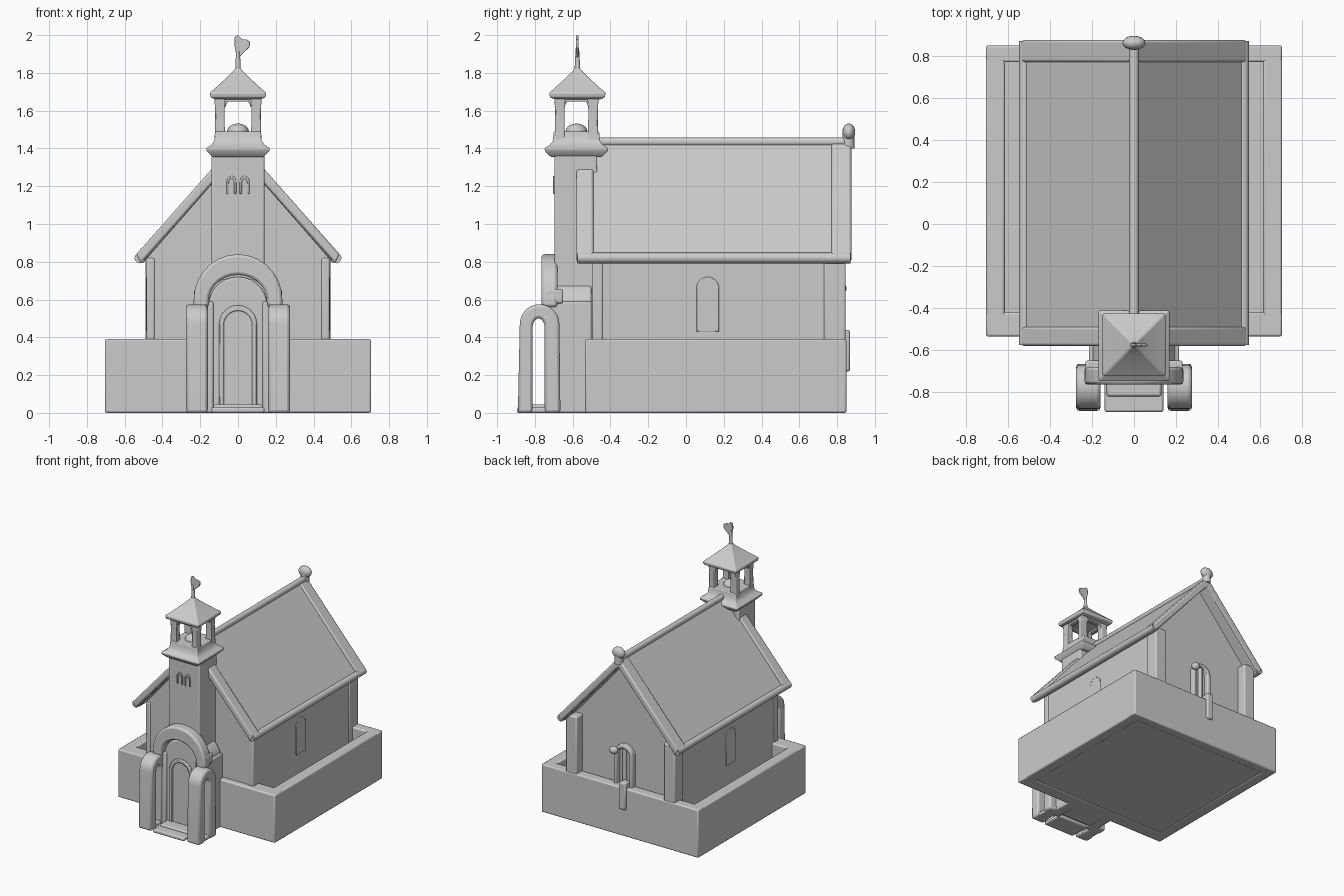
import bpy, bmesh, math
from mathutils import Vector

if "Cube" in bpy.data.objects:
    bpy.data.objects.remove(bpy.data.objects["Cube"])

stone = bpy.data.materials.new("plain_grey")
stone.use_nodes = True
GREY = (0.6, 0.6, 0.6, 1)
stone.diffuse_color = GREY
stone.node_tree.nodes["Principled BSDF"].inputs["Base Color"].default_value = GREY


def finish(name, bm, bevel=0.0):
    bmesh.ops.recalc_face_normals(bm, faces=bm.faces)
    mesh = bpy.data.meshes.new(name)
    bm.to_mesh(mesh)
    bm.free()
    ob = bpy.data.objects.new(name, mesh)
    bpy.context.collection.objects.link(ob)
    mesh.materials.append(stone)
    if bevel:
        mod = ob.modifiers.new("Soft edges", 'BEVEL')
        mod.width, mod.segments = bevel, 2
        mod.limit_method, mod.angle_limit = 'ANGLE', math.radians(35)
    bpy.ops.object.select_all(action='DESELECT')
    ob.select_set(True)
    bpy.context.view_layer.objects.active = ob
    bpy.ops.object.shade_smooth_by_angle(angle=math.radians(40))
    return ob


def prism(name, profile, lo, hi, axis='y', bevel=0.01):
    """Extrude a 2D profile (horizontal, z) along x or y."""
    bm = bmesh.new()
    place = (lambda a, z, d: (a, d, z)) if axis == 'y' else (lambda a, z, d: (d, a, z))
    rings = [[bm.verts.new(place(a, z, d)) for a, z in profile] for d in (lo, hi)]
    bm.faces.new(rings[0])
    bm.faces.new(rings[1][::-1])
    n = len(profile)
    for i in range(n):
        j = (i + 1) % n
        bm.faces.new((rings[0][i], rings[0][j], rings[1][j], rings[1][i]))
    return finish(name, bm, bevel)


def box(name, x0, x1, y0, y1, z0, z1, bevel=0.01):
    return prism(name, [(x0, z0), (x1, z0), (x1, z1), (x0, z1)], y0, y1, 'y', bevel)


def arch(centre, half, z0, spring, rise, n=14):
    """Open arch outline from bottom left, over the top, to bottom right."""
    curve = [(centre - half * math.cos(math.pi * i / n),
              spring + rise * math.sin(math.pi * i / n)) for i in range(n + 1)]
    return [(centre - half, z0)] + curve + [(centre + half, z0)]


def lathe_square(name, rings, cx, cy):
    """Stack of square sections given as (half width, z)."""
    bm = bmesh.new()
    loops = [[bm.verts.new((cx + sx * h, cy + sy * h, z))
              for sx, sy in ((-1, -1), (1, -1), (1, 1), (-1, 1))] for h, z in rings]
    bm.faces.new(loops[0])
    bm.faces.new(loops[-1])
    for a, b in zip(loops, loops[1:]):
        for i in range(4):
            j = (i + 1) % 4
            bm.faces.new((a[i], a[j], b[j], b[i]))
    return finish(name, bm, 0.006)


def rod(name, a, b, r1, r2=None):
    a, b = Vector(a), Vector(b)
    bm = bmesh.new()
    bmesh.ops.create_cone(bm, cap_ends=True, segments=12, radius1=r1,
                          radius2=r1 if r2 is None else r2, depth=(b - a).length)
    turn = Vector((0, 0, 1)).rotation_difference(b - a).to_matrix()
    for v in bm.verts:
        v.co = turn @ v.co + (a + b) / 2
    return finish(name, bm)


def ball(name, centre, size):
    bm = bmesh.new()
    bmesh.ops.create_uvsphere(bm, u_segments=16, v_segments=10, radius=1)
    for v in bm.verts:
        v.co = Vector(centre) + Vector(c * s for c, s in zip(v.co, size))
    return finish(name, bm)


# Base with a sunken walk along each side
box("base_floor", -0.69, 0.69, -0.52, 0.84, 0.005, 0.27, 0)
box("base_front_wall", -0.705, 0.705, -0.535, -0.42, 0, 0.39)
box("base_back_wall", -0.705, 0.705, 0.77, 0.85, 0, 0.39)

# Hall with corner buttresses
prism("hall", [(-0.48, 0.2), (0.48, 0.2), (0.48, 0.84), (0, 1.4), (-0.48, 0.84)], -0.49, 0.77)

# Roof shell, raised gable borders
def chevron(lift, edge):
    return [(-edge, 0.825 + lift), (0, 1.435 + lift), (edge, 0.825 + lift),
            (edge - 0.025, 0.79), (0, 1.37), (0.025 - edge, 0.79)]


prism("roof", chevron(0, 0.53), -0.56, 0.86)
prism("roof_front_border", chevron(0.013, 0.54), -0.58, -0.49, 'y', 0.012)
prism("roof_back_border", chevron(0.013, 0.54), 0.77, 0.875, 'y', 0.012)
rod("ridge_bead", (0, -0.57, 1.435), (0, 0.87, 1.435), 0.024)
rod("ridge_finial_neck", (0, 0.86, 1.4), (0, 0.86, 1.48), 0.032)
ball("ridge_finial", (0, 0.862, 1.487), (0.055, 0.034, 0.045))

for side, s in (("left", 1), ("right", -1)):
    def sbox(name, x0, x1, *rest):
        return box(f"{side}_{name}", min(s * x0, s * x1), max(s * x0, s * x1), *rest)

    sbox("base_side_wall", 0.615, 0.705, -0.535, 0.85, 0, 0.39)
    sbox("back_buttress", 0.39, 0.49, 0.73, 0.845, 0.25, 0.85)
    sbox("front_corner", 0.44, 0.485, -0.497, -0.44, 0.25, 0.82)
    rod(f"{side}_eave_bead", (s * 0.52, -0.575, 0.82), (s * 0.52, 0.87, 0.82), 0.028)
    # Shallow side window
    lo, hi = sorted((s * 0.475, s * 0.486))
    prism(f"{side}_window", arch(0.115, 0.06, 0.43, 0.66, 0.06), lo, hi, 'x', 0.004)
    # Arched rail beside the door
    outer, inner = arch(-0.775, 0.105, 0, 0.47, 0.105), arch(-0.78, 0.032, 0, 0.45, 0.05)
    outer[0], outer[-1] = (-0.89, 0), (-0.665, 0)
    lo, hi = sorted((s * 0.16, s * 0.275))
    prism(f"{side}_door_rail", outer + inner[::-1], lo, hi, 'x', 0.015)
    sbox("rail_sill", 0.17, 0.265, -0.84, -0.7, 0, 0.03)
    # Porch side and shoulder blocks
    sbox("porch_side", 0.13, 0.215, -0.74, -0.5, 0, 0.59)
    sbox("porch_shoulder", 0.15, 0.232, -0.745, -0.65, 0.58, 0.655)

# Bell tower shaft and cornice
TY = -0.58
box("tower_shaft", -0.14, 0.14, -0.695, -0.47, 0, 1.41)
lathe_square("tower_cornice", [(0.135, 1.355), (0.165, 1.385), (0.17, 1.4),
                               (0.14, 1.42), (0.125, 1.44), (0.12, 1.49)], 0, TY)
for i, x in enumerate((-0.035, 0.035)):
    frame = arch(x, 0.026, 1.16, 1.22, 0.035)
    prism(f"tower_window_{i + 1}", frame + arch(x, 0.014, 1.16, 1.215, 0.025)[::-1],
          -0.704, -0.69, 'y', 0.003)

# Open belfry: posts with small arched lintels, bell inside
for sx in (-1, 1):
    for sy in (-1, 1):
        lathe_square("belfry_post", [(0.029, 1.43), (0.026, 1.5), (0.025, 1.6), (0.03, 1.68)],
                     sx * 0.096, TY + sy * 0.088)
LINTEL = [(-0.115, 1.69), (0.115, 1.69), (0.115, 1.6), (0.072, 1.61),
          (0.055, 1.648), (-0.055, 1.648), (-0.072, 1.61), (-0.115, 1.6)]
for s in (-1, 1):
    y = TY + s * 0.092
    prism("belfry_lintel", LINTEL, y - 0.018, y + 0.018, 'y', 0.004)
    prism("belfry_side_lintel", [(TY + a * 0.93, z) for a, z in LINTEL],
          s * 0.1 - 0.018, s * 0.1 + 0.018, 'x', 0.004)
ball("bell", (0, TY, 1.49), (0.058, 0.058, 0.042))

# Belfry roof, spire rod and vane
lathe_square("belfry_roof", [(0.12, 1.66), (0.145, 1.67), (0.15, 1.695), (0.125, 1.715),
                             (0.06, 1.775), (0.02, 1.815), (0.012, 1.83)], 0, TY + 0.005)
rod("spire_rod", (0, -0.575, 1.8), (0, -0.575, 1.93), 0.016, 0.009)
VANE = [(0, 1.87), (0.022, 1.9), (0.06, 1.935), (0.064, 1.965), (0.045, 1.978),
        (0.02, 1.978), (0, 2.0), (-0.018, 1.99), (-0.02, 1.95), (-0.01, 1.9)]
prism("vane", VANE, -0.582, -0.568, 'y', 0.004)

# Porch hood, door recess and steps
prism("porch_hood", arch(0, 0.235, 0.56, 0.6, 0.24) + arch(0, 0.155, 0.56, 0.59, 0.14)[::-1],
      -0.765, -0.68, 'y', 0.015)
prism("porch_hood_back", arch(0, 0.2, 0.4, 0.56, 0.16), -0.7, -0.5)
prism("door_frame", arch(0, 0.155, 0.02, 0.57, 0.15), -0.725, -0.66)
prism("door_trim", arch(0, 0.1, 0.03, 0.47, 0.1) + arch(0, 0.075, 0.03, 0.465, 0.075)[::-1],
      -0.74, -0.72, 'y', 0.006)
box("lower_step", -0.14, 0.14, -0.895, -0.72, 0, 0.03)
box("upper_step", -0.13, 0.13, -0.82, -0.72, 0.02, 0.045)

# Back window with carved frame, hanging strip and gable medallion
prism("back_window_frame", arch(0, 0.085, 0.36, 0.63, 0.085) + arch(0, 0.055, 0.36, 0.63, 0.055)[::-1],
      0.76, 0.81, 'y', 0.008)
rod("back_window_mullion", (0, 0.785, 0.36), (0, 0.785, 0.68), 0.016)
ball("back_window_boss", (0.075, 0.82, 0.66), (0.035, 0.03, 0.03))
box("back_strip", -0.06, -0.005, 0.8, 0.868, 0.22, 0.44)
bm = bmesh.new()
bmesh.ops.create_circle(bm, cap_ends=True, segments=20, radius=0.075)
for v in bm.verts:
    v.co = (v.co.x, 0.776, 1.08 + v.co.y)
finish("gable_medallion", bm)
